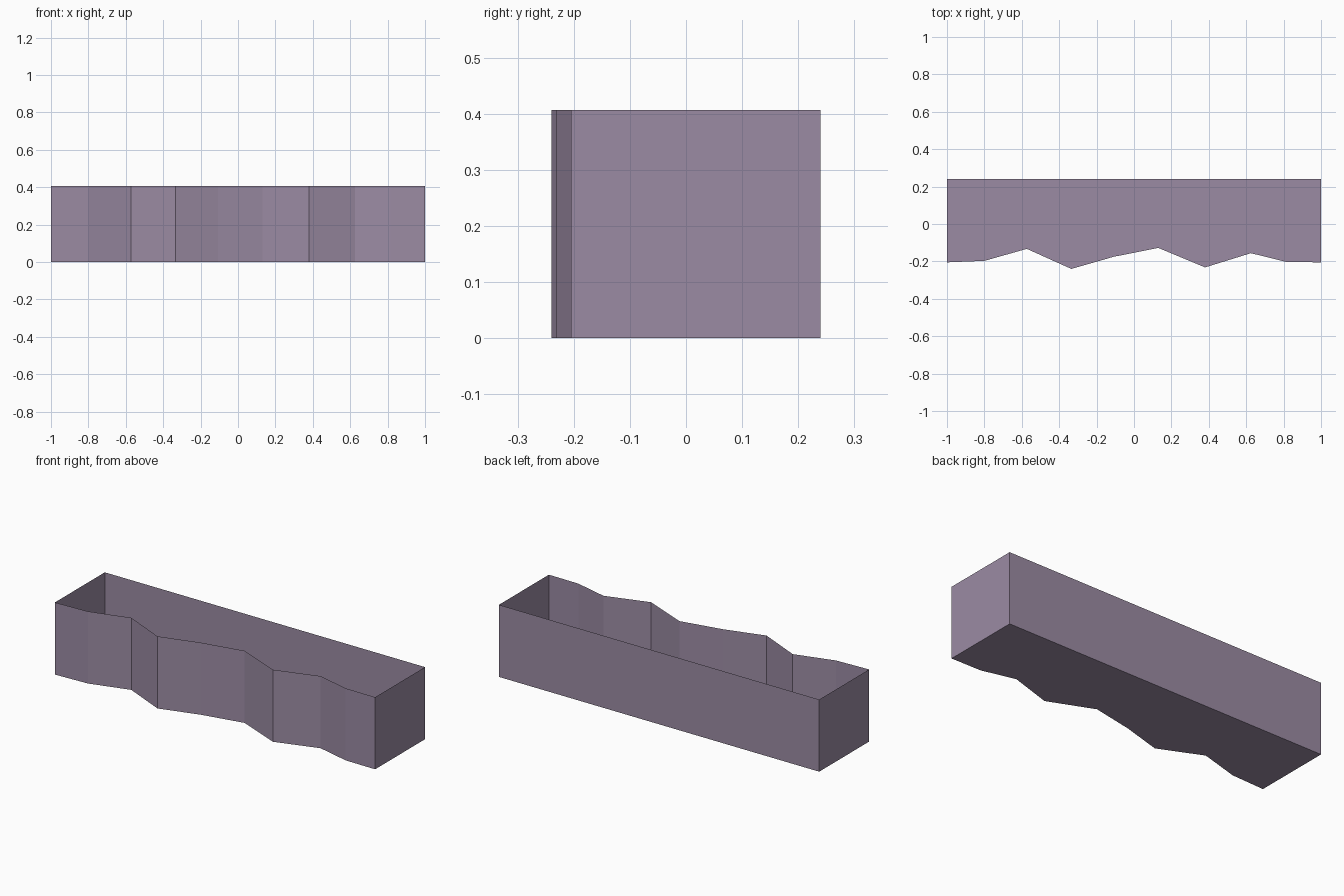
import bpy, bmesh

if "Cube" in bpy.data.objects:
    bpy.data.objects.remove(bpy.data.objects["Cube"])

HEIGHT = 0.407
BACK_Y = 0.24

# Plan outline: wavy front edge from left to right, then the straight back
front_edge = [(-1, -0.205), (-0.8, -0.197), (-0.573, -0.133), (-0.335, -0.24),
              (-0.108, -0.175), (0.13, -0.128), (0.38, -0.232),
              (0.625, -0.156), (0.815, -0.203), (1, -0.205)]
outline = front_edge + [(1, BACK_Y), (-1, BACK_Y)]

# Open-topped trough: floor plus upright walls, single-sheet surfaces
bm = bmesh.new()
low = [bm.verts.new((x, y, 0)) for x, y in outline]
high = [bm.verts.new((x, y, HEIGHT)) for x, y in outline]
bm.faces.new(low[::-1])
for i in range(len(outline)):
    j = (i + 1) % len(outline)
    bm.faces.new((low[i], low[j], high[j], high[i]))

mesh = bpy.data.meshes.new("open_trough")
bm.to_mesh(mesh)
bm.free()
trough = bpy.data.objects.new("open_trough", mesh)
bpy.context.collection.objects.link(trough)

# Muted mauve finish
mauve = bpy.data.materials.new("mauve")
mauve.diffuse_color = (0.33, 0.26, 0.37, 1)
mauve.use_nodes = True
mauve.node_tree.nodes["Principled BSDF"].inputs["Base Color"].default_value = mauve.diffuse_color
mesh.materials.append(mauve)
